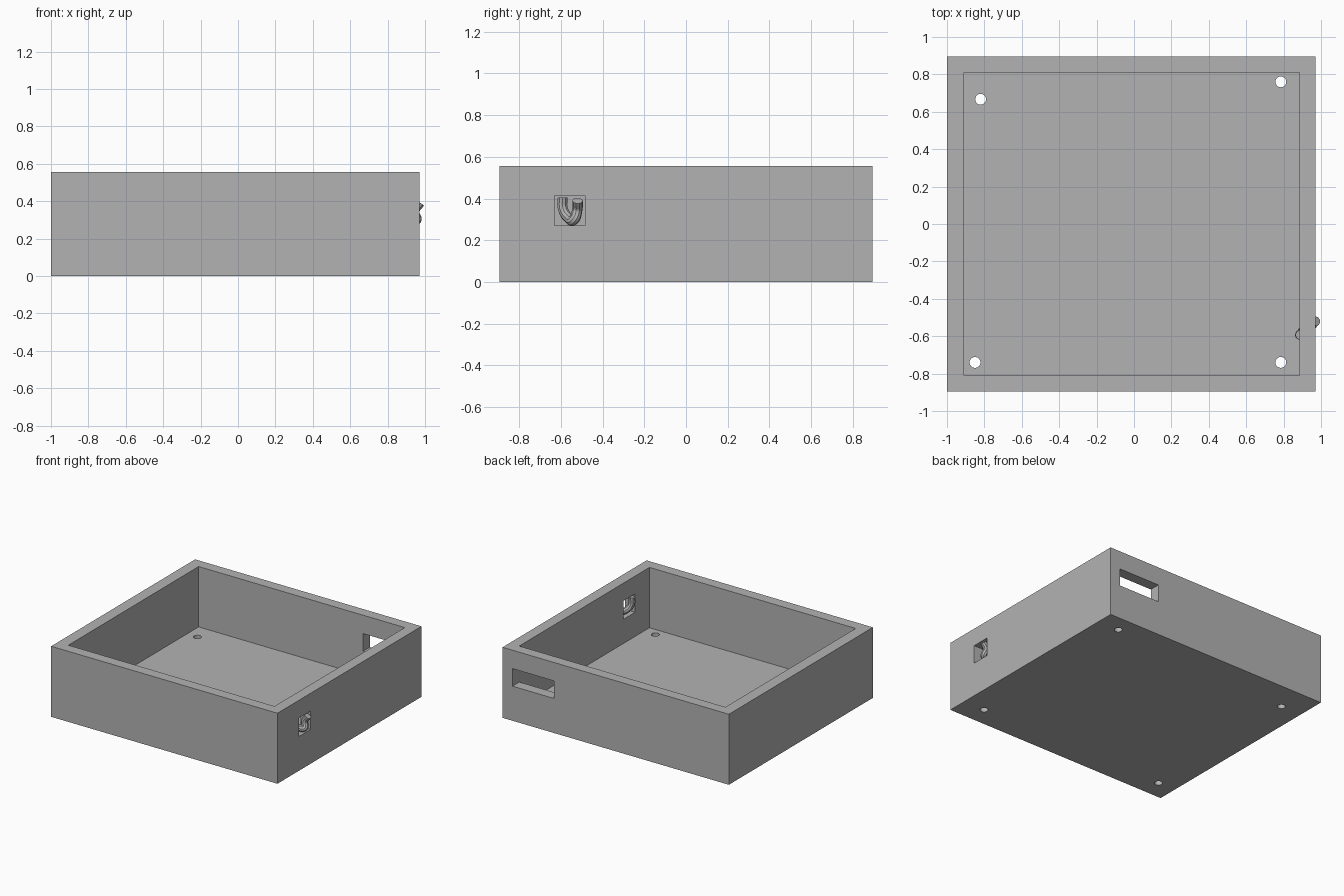
import bpy
from mathutils import Vector

cube = bpy.data.objects.get("Cube")
if cube:
    bpy.data.objects.remove(cube, do_unlink=True)

grey = bpy.data.materials.new("light grey")
grey.use_nodes = True
grey.diffuse_color = (0.45, 0.45, 0.45, 1)
grey.node_tree.nodes["Principled BSDF"].inputs["Base Color"].default_value = (0.45, 0.45, 0.45, 1)


def block(name, low, high):
    """Box between two opposite corners."""
    low, high = Vector(low), Vector(high)
    bpy.ops.mesh.primitive_cube_add(size=1, location=(low + high) / 2)
    ob = bpy.context.object
    ob.name = name
    ob.scale = high - low
    bpy.ops.object.transform_apply(location=False, rotation=False, scale=True)
    ob.data.materials.append(grey)
    return ob


def cut(target, cutter):
    """Subtract a hidden cutter, then discard it."""
    cutter.hide_render = True
    mod = target.modifiers.new("cut", "BOOLEAN")
    mod.operation = "DIFFERENCE"
    mod.solver = "EXACT"
    mod.object = cutter
    bpy.context.view_layer.objects.active = target
    bpy.ops.object.modifier_apply(modifier=mod.name)
    bpy.data.objects.remove(cutter, do_unlink=True)


# Open tray with a hollow interior
tray = block("tray", (-1, -0.895, 0), (0.97, 0.895, 0.555))
cut(tray, block("hollow_cutter", (-0.91, -0.81, 0.08), (0.885, 0.81, 0.8)))

# Slot in the back wall and square port in the left wall
cut(tray, block("slot_cutter", (0.522, 0.78, 0.272), (0.884, 1, 0.41)))
cut(tray, block("port_cutter", (0.85, -0.63, 0.27), (1.1, -0.485, 0.415)))

# Screw holes through the floor
for x, y in ((-0.82, 0.667), (0.785, 0.76), (-0.85, -0.74), (0.785, -0.74)):
    bpy.ops.mesh.primitive_cylinder_add(vertices=32, radius=0.029, depth=0.3, location=(x, y, 0))
    cut(tray, bpy.context.object)

# Bent hook passing through the square port
curve = bpy.data.curves.new("hook", "CURVE")
curve.dimensions = "3D"
curve.bevel_depth = 0.025
curve.bevel_resolution = 3
curve.resolution_u = 8
curve.use_fill_caps = True
path = [(0.888, -0.593, 0.405), (0.888, -0.59, 0.35), (0.915, -0.562, 0.305),
        (0.955, -0.538, 0.298), (0.945, -0.522, 0.345), (0.974, -0.52, 0.39)]
spline = curve.splines.new("BEZIER")
spline.bezier_points.add(len(path) - 1)
for point, co in zip(spline.bezier_points, path):
    point.co = co
    point.handle_left_type = point.handle_right_type = "AUTO"
hook = bpy.data.objects.new("hook", curve)
bpy.context.collection.objects.link(hook)
curve.materials.append(grey)
bpy.ops.object.select_all(action="DESELECT")
hook.select_set(True)
bpy.context.view_layer.objects.active = hook
bpy.ops.object.convert(target="MESH")
bpy.ops.object.shade_smooth_by_angle()
